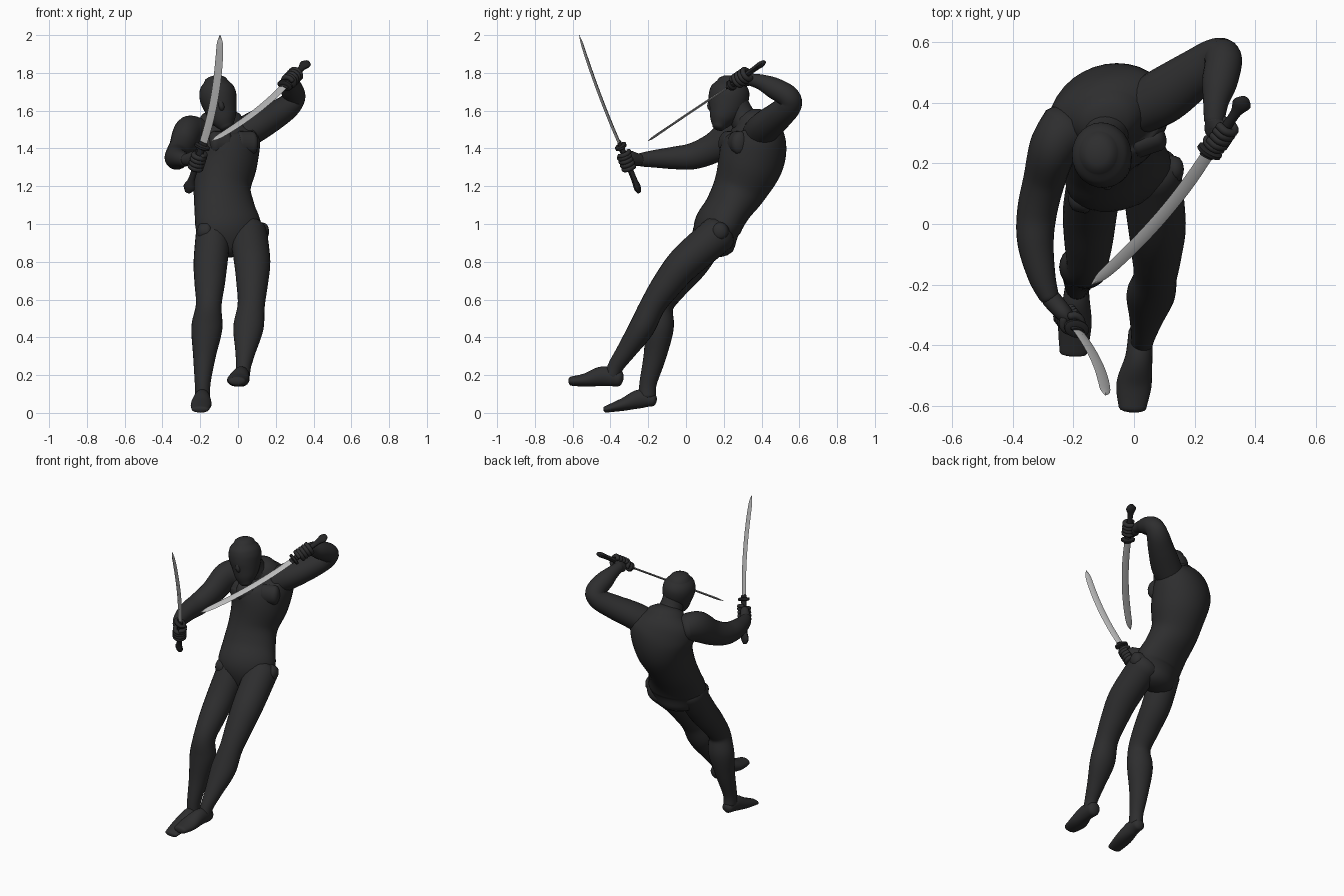
import bpy, bmesh, math
from mathutils import Vector


def material(name, r, g, b):
    m = bpy.data.materials.new(name)
    m.diffuse_color = (r, g, b, 1)
    return m


SUIT = material("charcoal suit", 0.027, 0.027, 0.028)
HILT = material("black hilt", 0.018, 0.018, 0.019)
STEEL = material("steel", 0.5, 0.5, 0.5)
SIDE = (0.94, 0.33, 0.03)      # across the twisted body


def spline(st, steps):
    """Catmull-Rom through stations (x, y, z, half width, half depth)."""
    out = []
    for i in range(len(st) - 1):
        p0, p1, p2, p3 = st[max(i - 1, 0)], st[i], st[i + 1], st[min(i + 2, len(st) - 1)]
        for k in range(steps):
            t = k / steps
            out.append([0.5 * (2 * b + (c - a) * t + (2 * a - 5 * b + 4 * c - d) * t * t
                               + (3 * b - a - 3 * c + d) * t ** 3)
                        for a, b, c, d in zip(p0, p1, p2, p3)])
    return out + [list(st[-1])]


def loft(name, stations, mat, ref, sides=24, steps=6, cap=0.6):
    """Skin elliptical rings along a smooth path, with rounded ends."""
    st = spline(stations, steps)
    pos = [Vector(s[:3]) for s in st]
    rings = []
    for i, s in enumerate(st):
        t = (pos[min(i + 1, len(st) - 1)] - pos[max(i - 1, 0)]).normalized()
        u = Vector(ref)
        u = (u - t * u.dot(t)).normalized()
        rings.append((pos[i], u, t.cross(u), s[3], s[4], t))

    def dome(ring, sign):
        c, u, v, a, b, t = ring
        return [(c + t * sign * cap * min(a, b) * math.sin(q), u, v,
                 a * math.cos(q), b * math.cos(q), t) for q in (0.5, 0.95, 1.3, 1.5)]
    if cap:
        rings = dome(rings[0], -1)[::-1] + rings + dome(rings[-1], 1)
    bm = bmesh.new()
    loops = []
    for c, u, v, a, b, _ in rings:
        loops.append([bm.verts.new(c + u * a * math.cos(q) + v * b * math.sin(q))
                      for q in (2 * math.pi * k / sides for k in range(sides))])
    for l0, l1 in zip(loops, loops[1:]):
        for k in range(sides):
            n = (k + 1) % sides
            bm.faces.new((l0[k], l0[n], l1[n], l1[k]))
    bm.faces.new(loops[0][::-1])
    bm.faces.new(loops[-1])
    bmesh.ops.recalc_face_normals(bm, faces=bm.faces)
    me = bpy.data.meshes.new(name)
    bm.to_mesh(me)
    bm.free()
    me.materials.append(mat)
    ob = bpy.data.objects.new(name, me)
    bpy.context.collection.objects.link(ob)
    bpy.context.view_layer.objects.active = ob
    ob.select_set(True)
    bpy.ops.object.shade_smooth_by_angle(angle=math.radians(40))
    ob.select_set(False)
    return ob


def row(p, a, b):
    return (*p, a, b)


# Torso, leaning back, then neck and masked head
loft("torso", [(-.045, .16, .88, .13, .095), (-.05, .165, .98, .178, .118),
               (-.07, .22, 1.08, .165, .118), (-.085, .285, 1.19, .153, .143),
               (-.075, .34, 1.32, .178, .172), (-.08, .36, 1.42, .202, .168),
               (-.09, .36, 1.49, .195, .138), (-.09, .345, 1.55, .12, .095)], SUIT, SIDE, 32)
loft("neck", [(-.09, .34, 1.50, .1, .08), (-.095, .29, 1.58, .072, .07),
              (-.1, .25, 1.66, .07, .07)], SUIT, (1, 0, 0))
loft("head", [(-.063, .172, 1.515, .038, .034), (-.075, .185, 1.55, .064, .062),
              (-.09, .21, 1.61, .085, .095), (-.105, .226, 1.67, .098, .107),
              (-.113, .232, 1.72, .09, .1), (-.117, .235, 1.755, .063, .07)],
     SUIT, (1, 0, 0), 28, 6, .5)
loft("nose", [(-.098, .137, 1.665, .011, .012), (-.088, .125, 1.625, .015, .013),
              (-.085, .134, 1.605, .012, .01)], SUIT, (1, 0, 0), 12)

# Chest muscles and hip knobs
for sgn, label in ((-1, "right"), (1, "left")):
    x, y = -.025 + sgn * .068, .25 + sgn * .024
    loft(label + "_chest_muscle", [(x - .035, y - .012, 1.43, .062, .045),
                                   (x + .035, y + .012, 1.43, .062, .045)], SUIT, (0, .1, 1), 16)
for label, sgn, hx, hy in (("right", -1, -.182, .085), ("left", 1, .13, .18)):
    loft(label + "_hip_knob", [(hx - sgn * .02, hy, .96, .052, .05),
                               (hx + sgn * .008, hy, .96, .046, .044)], SUIT, (0, 0, 1), 20)

# Legs
loft("right_leg", [(-.13, .14, .96, .092, .09), (-.145, .04, .8, .09, .088),
                   (-.15, -.06, .68, .08, .078), (-.155, -.135, .57, .068, .07),
                   (-.165, -.14, .45, .082, .075), (-.178, -.165, .3, .06, .06),
                   (-.187, -.2, .16, .042, .046), (-.187, -.205, .09, .04, .045)], SUIT, (1, 0, 0))
loft("left_leg", [(.055, .175, .95, .1, .1), (.075, .0, .8, .096, .092),
                  (.075, -.1, .68, .083, .08), (.07, -.175, .57, .072, .068),
                  (.055, -.235, .45, .08, .068), (.04, -.315, .33, .055, .052),
                  (.03, -.37, .25, .04, .042), (.025, -.39, .2, .038, .04)], SUIT, (1, 0, 0))
loft("right_foot", [(-.187, -.175, .068, .036, .034), (-.19, -.24, .075, .043, .05),
                    (-.195, -.33, .045, .055, .034), (-.2, -.427, .018, .045, .017)],
     SUIT, (1, 0, 0))
loft("left_foot", [(.022, -.355, .183, .04, .044), (.016, -.44, .194, .045, .052),
                   (0, -.53, .174, .058, .036), (-.005, -.608, .168, .045, .024)],
     SUIT, (1, 0, 0))

# Arms
loft("right_arm", [(-.22, .32, 1.48, .09, .085), (-.265, .255, 1.475, .08, .095),
                   (-.295, .15, 1.405, .07, .08), (-.32, .04, 1.36, .066, .07),
                   (-.325, -.06, 1.35, .06, .06), (-.305, -.17, 1.345, .046, .046),
                   (-.28, -.24, 1.34, .033, .036)], SUIT, (1, 0, 0))
loft("left_arm", [(.02, .38, 1.475, .085, .085), (.1, .425, 1.52, .082, .092),
                  (.2, .495, 1.578, .073, .08), (.27, .545, 1.628, .064, .068),
                  (.295, .54, 1.675, .06, .062), (.282, .465, 1.72, .056, .058),
                  (.27, .40, 1.75, .042, .042), (.265, .34, 1.765, .032, .034)], SUIT, (0, 0, 1))


def sword(side, pommel, guard, tip, bow, wrist):
    """Curved sword from pommel to tip, with a fist closed round the grip."""
    P, G, T, W = (Vector(p) for p in (pommel, guard, tip, wrist))
    axis = (G - P).normalized()
    B = Vector(bow)
    # grip with a flared pommel, then a guard
    loft(side + "_grip", [row(P.lerp(G, f), a, b) for f, a, b in
         ((-.03, .014, .01), (.08, .032, .017), (.26, .018, .015), (.6, .018, .015), (1, .02, .016))],
         HILT, B, 10, 4, .2)
    loft(side + "_guard", [row(G - axis * .006, .044, .03), row(G + axis * .006, .044, .03)],
         HILT, B, 16, 1, .2)
    loft(side + "_collar", [row(G + axis * .006, .026, .011), row(G + axis * .026, .024, .008)],
         HILT, B, 10, 1, .1)
    # blade along a gentle arc
    widths = ((0, .021), (.2, .022), (.4, .022), (.6, .022), (.8, .021), (.93, .017), (1, .002))
    loft(side + "_blade", [row(G.lerp(T, f) + B * .1 * f * (1 - f), w, .006 if f < 1 else .001)
                           for f, w in widths], STEEL, B, 4, 4, 0)
    # palm
    c = P.lerp(G, .67)
    e1 = W - c
    e1 = (e1 - axis * e1.dot(axis)).normalized()
    e2 = axis.cross(e1)
    loft(side + "_palm", [row(W, .032, .032), row(W.lerp(c + e1 * .03, .5), .036, .031),
                          row(c + e1 * .03, .042, .029), row(c + e1 * .016, .04, .026)], SUIT, axis, 16)

    # four fingers and a thumb
    def digit(name, off, a0, a1, r, big):
        pts = []
        for k in range(6):
            a = math.radians(a0 + (a1 - a0) * k / 5)
            pts.append(row(c + axis * off + (e1 * math.cos(a) + e2 * math.sin(a)) * big, r, r))
        loft(side + name, pts, SUIT, axis, 10, 3)
    for k in range(4):
        digit(f"_finger_{k + 1}", -.036 + .022 * k, 20, 290, .0135, .031)
    digit("_thumb", .045, -20, -190, .013, .03)


sword("right_sword", (-.265, -.25, 1.175), (-.19, -.345, 1.41), (-.095, -.565, 2.0),
      (.92, -.3, -.25), (-.275, -.245, 1.34))
sword("left_sword", (.365, .41, 1.855), (.25, .24, 1.735), (-.14, -.2, 1.44),
      (.8, -.53, -.28), (.265, .345, 1.765))
